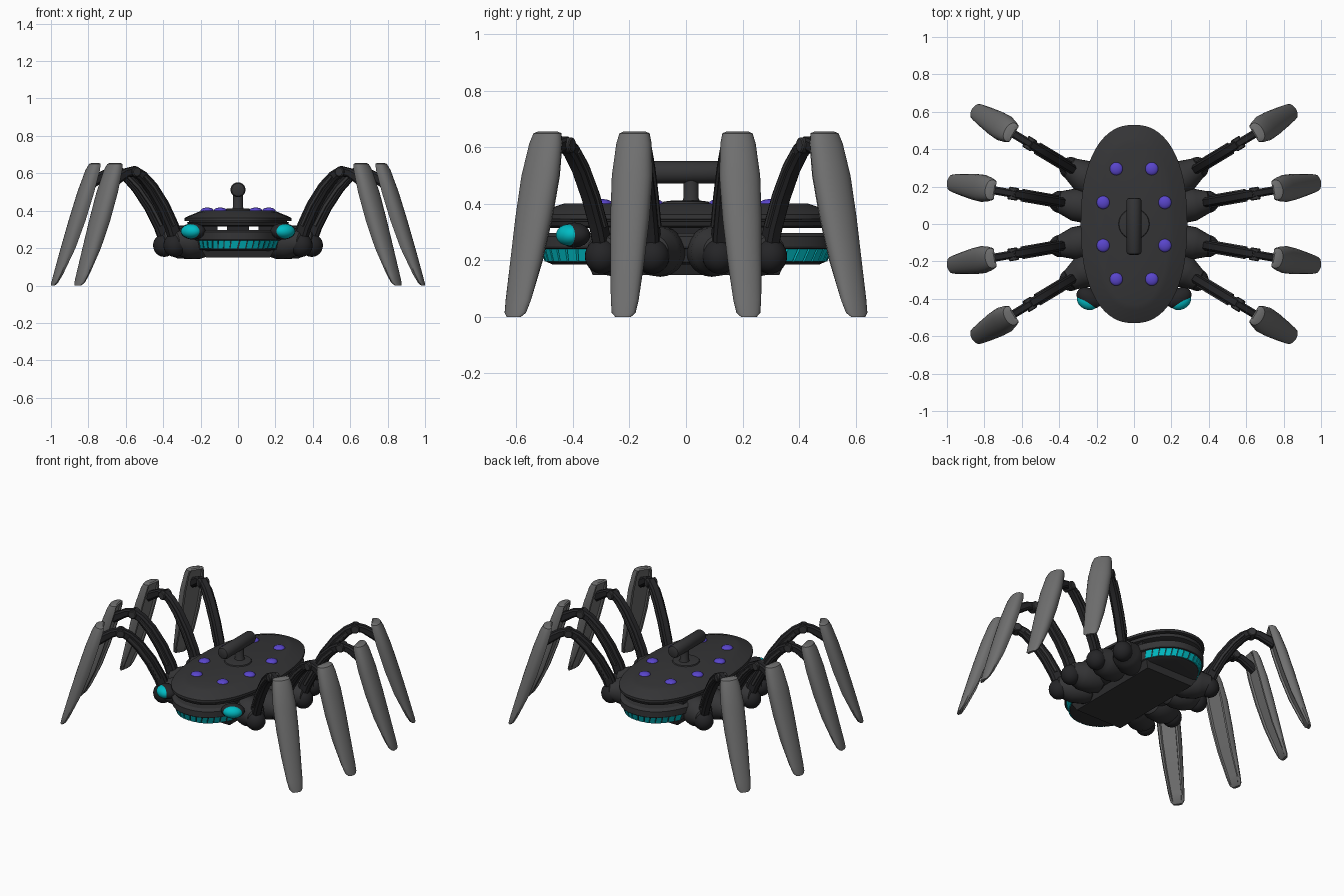
import bpy, bmesh
from math import sin, cos, pi, radians, copysign
from mathutils import Matrix, Vector

if "Cube" in bpy.data.objects:
    bpy.data.objects.remove(bpy.data.objects["Cube"])


def mat(name, c):
    m = bpy.data.materials.new(name)
    m.diffuse_color = (*c, 1)
    m.use_nodes = True
    m.node_tree.nodes["Principled BSDF"].inputs["Base Color"].default_value = m.diffuse_color
    return m


DARK = mat("dark_shell", (0.035, 0.035, 0.037))
BLACK = mat("black_joint", (0.018, 0.018, 0.02))
GREY = mat("grey_armour", (0.16, 0.16, 0.16))
TEAL = mat("teal_glow", (0.0, 0.5, 0.55))
PURPLE = mat("purple_stud", (0.1, 0.06, 0.6))
I4 = Matrix.Identity(4)


def finish(name, bm, m, mx=I4, angle=35):
    bmesh.ops.recalc_face_normals(bm, faces=bm.faces)
    me = bpy.data.meshes.new(name)
    bm.to_mesh(me)
    bm.free()
    ob = bpy.data.objects.new(name, me)
    bpy.context.collection.objects.link(ob)
    ob.matrix_world = mx
    me.materials.append(m)
    bpy.ops.object.select_all(action='DESELECT')
    ob.select_set(True)
    bpy.context.view_layer.objects.active = ob
    bpy.ops.object.shade_smooth_by_angle(angle=radians(angle))
    return ob


def loft(name, rings, m, mx=I4, angle=35):
    """Skin equal-sized rings of points and cap both ends."""
    bm = bmesh.new()
    vs = [[bm.verts.new(p) for p in r] for r in rings]
    n = len(vs[0])
    for a, b in zip(vs, vs[1:]):
        for i in range(n):
            j = (i + 1) % n
            bm.faces.new((a[i], a[j], b[j], b[i]))
    bm.faces.new(vs[0])
    bm.faces.new(vs[-1])
    return finish(name, bm, m, mx, angle)


def ball(name, loc, rad, m, mx=I4):
    bm = bmesh.new()
    bmesh.ops.create_uvsphere(bm, u_segments=24, v_segments=14, radius=1)
    bmesh.ops.scale(bm, vec=rad, verts=bm.verts)
    bmesh.ops.translate(bm, vec=loc, verts=bm.verts)
    return finish(name, bm, m, mx)


def box(name, loc, size, m, mx=I4, top=1.0):
    rings = []
    for z, s in ((-.5, 1), (.5, top)):
        rings.append([(loc[0] + x * s * size[0], loc[1] + y * (1 - (1 - s) * .4) * size[1], loc[2] + z * size[2])
                      for x, y in ((-.5, -.5), (.5, -.5), (.5, .5), (-.5, .5))])
    return loft(name, rings, m, mx)


def turned(name, prof, m, axis='X', mx=I4, seg=24):
    """Revolve (position, radius) pairs about an axis."""
    def pt(p, r, t):
        u, v = r * cos(t), r * sin(t)
        return {'X': (p, u, v), 'Y': (u, p, v), 'Z': (u, v, p)}[axis]
    return loft(name, [[pt(p, r, 2 * pi * i / seg) for i in range(seg)] for p, r in prof], m, mx)


def oval(t, d, z, a=.285, b=.53, n=2.3):
    c, s = cos(t), sin(t)
    return ((a - d) * copysign(abs(c) ** (2 / n), c), (b - d) * copysign(abs(s) ** (2 / n), s), z)


def oval_body(name, prof, m):
    return loft(name, [[oval(2 * pi * i / 72, d, z) for i in range(72)] for z, d in prof], m, angle=25)


# Hull: upper shell, lower ring, spacers between them, belly plate
oval_body("upper_shell", [(.315, .05), (.322, .02), (.338, .012), (.339, .022), (.345, .022),
                          (.346, 0), (.362, 0), (.368, .012), (.392, .07), (.402, .1)], DARK)
oval_body("lower_ring", [(.185, .06), (.195, .036), (.24, .022), (.243, .008), (.25, .004),
                         (.285, .004), (.297, .025)], DARK)
box("centre_spacer", (0, 0, .305), (.12, .6, .03), BLACK)
for s in (1, -1):
    box("side_spacer", (s * .16, 0, .305), (.1, .66, .03), BLACK)
box("belly_plate", (0, 0, .17), (.34, .66, .042), DARK, top=1.15)

# Teal slanted light tiles at both ends
bm = bmesh.new()
N, LO, HI = 14, radians(40), radians(140)


def arc_angle(f, end):
    # even spacing in x so the tiles look regular around the end
    return end + LO + (HI - LO) * f


for end in (0, pi):
    for k in range(N):
        f0, f1, sl = (k + .06) / N, (k + .88) / N, .2 / N
        q = []
        for f, d, z in ((f0, .030, .197), (f1, .030, .197), (f1 + sl, .015, .240), (f0 + sl, .015, .240)):
            q.append(Vector(oval(arc_angle(f, end), d, z)))
        outer = [bm.verts.new(p) for p in q]
        inner = [bm.verts.new((p.x * .96, p.y * .96, p.z)) for p in q]
        bm.faces.new(outer)
        bm.faces.new(inner[::-1])
        for i in range(4):
            j = (i + 1) % 4
            bm.faces.new((outer[i], inner[i], inner[j], outer[j]))
finish("end_light_tiles", bm, TEAL)

# Studs on the back
for x, y in ((.095, .295), (.165, .115)):
    for sx in (1, -1):
        for sy in (1, -1):
            ball("back_stud", (sx * x, sy * y, .4), (.035, .035, .017), PURPLE)

# Top handle: foot disc, post and bar
turned("handle_disc", [(.398, .085), (.408, .08), (.412, .05)], DARK, 'Z')
turned("handle_post", [(.40, .036), (.42, .027), (.5, .027)], DARK, 'Z', Matrix.Translation((0, .018, 0)))
turned("handle_bar", [(-.165, .022), (-.16, .034), (-.15, .04), (.125, .04), (.135, .036), (.14, .025)],
       DARK, 'Y', Matrix.Translation((0, 0, .512)))

# Headlights
for s in (1, -1):
    mx = Matrix.Translation((s * .24, -.395, .29)) @ Matrix.Rotation(s * radians(30), 4, 'Z')
    ball("headlight_housing", (0, 0, 0), (.072, .05, .044), BLACK, mx)
    ball("headlight_lens", (0, -.022, 0), (.058, .042, .038), TEAL, mx)

# Legs: local x runs outward, built once per position
FEMUR = [(.03, .225, .036), (.065, .32, .036), (.12, .425, .035), (.19, .525, .032),
         (.25, .585, .028), (.30, .615, .024)]
SHIN = [  # height, outer reach, inner reach, half width
    (.656, .435, .405, .040), (.650, .452, .398, .054), (.615, .472, .404, .063), (.5, .515, .436, .073),
    (.35, .562, .482, .070), (.2, .606, .536, .061), (.06, .645, .602, .050), (.015, .657, .628, .043),
    (0, .660, .643, .028)]


def beam_rings(path, hw, off=0):
    rings = []
    for i, (r, z, h) in enumerate(path):
        a, b = path[max(i - 1, 0)], path[min(i + 1, len(path) - 1)]
        t = Vector((b[0] - a[0], 0, b[1] - a[1])).normalized()
        nrm = Vector((-t.z, 0, t.x))
        c = Vector((r, 0, z)) + nrm * off
        rings.append([c + nrm * u * h + Vector((0, v * hw, 0)) for u, v in
                      ((1, -.6), (1, .6), (.6, 1), (-.6, 1), (-1, .6), (-1, -.6), (-.6, -1), (.6, -1))])
    return rings


def leg(label, x, y, ang):
    mx = Matrix.Translation((x, y, 0)) @ Matrix.Rotation(ang, 4, 'Z')
    hip = mx @ Matrix.Translation((0, 0, .232))
    turned(label + "_hip_barrel", [(-.17, .05), (-.15, .078), (-.11, .09), (-.03, .088), (-.01, .08),
                                   (.05, .058), (.06, .04)], DARK, 'X', hip)
    ball(label + "_hip_ball", (.045, 0, .215), (.06, .06, .062), BLACK, mx)
    loft(label + "_upper_beam", beam_rings(FEMUR, .026), BLACK, mx)
    loft(label + "_upper_rail", beam_rings([(r, z, .012) for r, z, h in FEMUR[1:5]], .034), DARK, mx)
    turned(label + "_knee_pin", [(-.034, .022), (-.03, .027), (.03, .027), (.034, .022)], DARK, 'Y',
           mx @ Matrix.Translation((.30, 0, .608)))
    loft(label + "_knee_link", beam_rings([(.29, .615, .024), (.35, .602, .024), (.44, .55, .03)], .022), BLACK, mx)
    rings = []
    for k, (z, ro, ri, w) in enumerate(SHIN):
        edge = ri + (ro - ri) * .3
        ring = [(edge + (ro - edge) * sin(t) ** .8 if 0 < i < 12 else edge, -w * cos(t), z)
                for i, t in enumerate(pi * i / 12 for i in range(13))]
        # inner side: rim with a shallow recess
        dip = ri + (.012 if 1 < k < 7 else 0)
        ring += [(ri, w * .85, z), (ri, w * .68, z), (dip, w * .6, z), (dip, -w * .6, z),
                 (ri, -w * .68, z), (ri, -w * .85, z)]
        rings.append(ring)
    loft(label + "_lower_armour", rings, GREY, mx)


for side, sx in (("right", 1), ("left", -1)):
    for end, sy in (("front", -1), ("rear", 1)):
        for pos, x, y, deg in (("outer", .300, .275, 31), ("middle", .350, .110, 10)):
            a = sy * radians(deg)
            leg(f"{end}_{pos}_{side}_leg", sx * x, sy * y, a if sx > 0 else pi - a)
